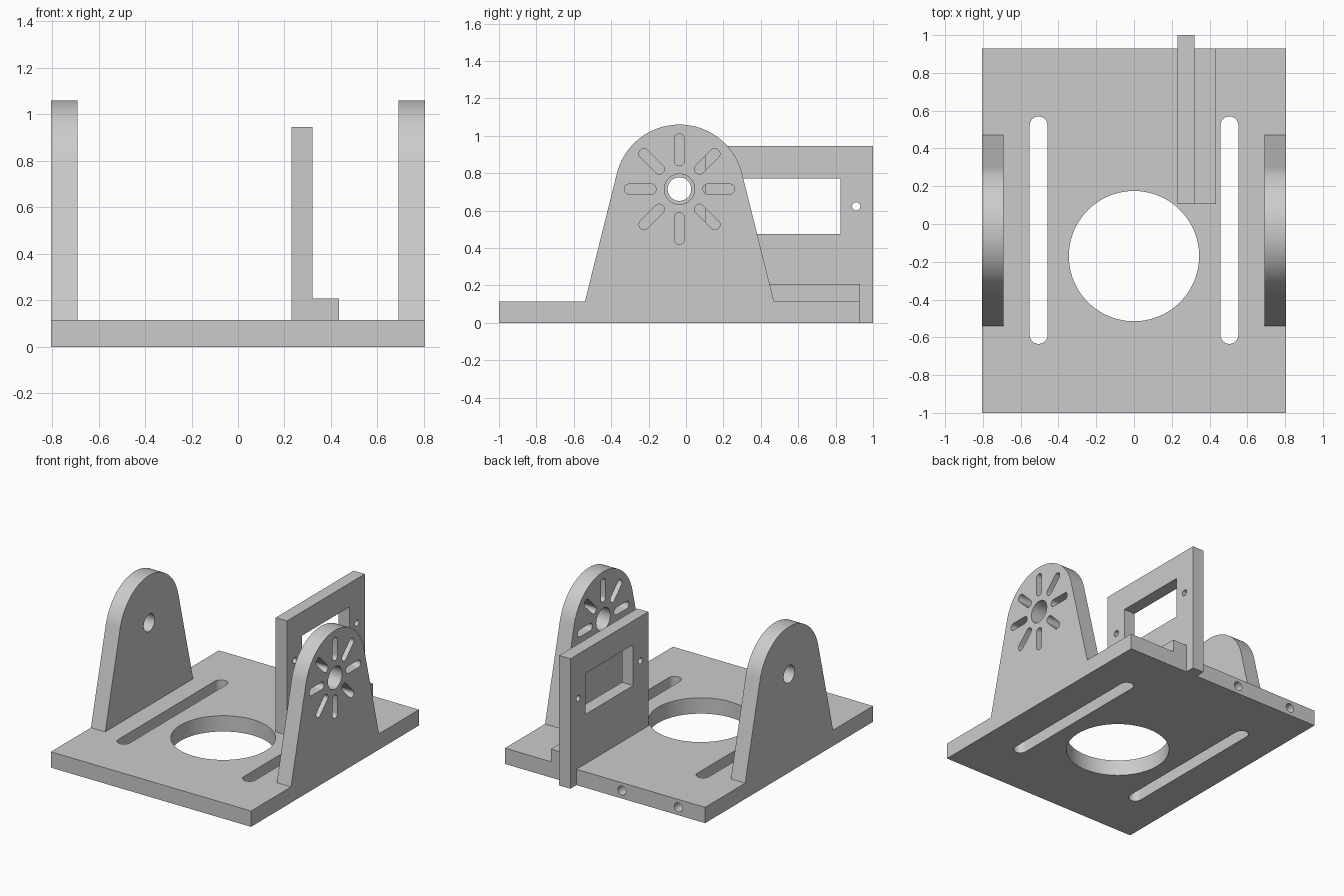
import bpy, bmesh
from math import sin, cos, pi, radians

if "Cube" in bpy.data.objects:
    bpy.data.objects.remove(bpy.data.objects["Cube"], do_unlink=True)

grey = bpy.data.materials.new("plain grey")
grey.use_nodes = True
grey.diffuse_color = (0.6, 0.6, 0.6, 1)
grey.node_tree.nodes["Principled BSDF"].inputs["Base Color"].default_value = (0.6, 0.6, 0.6, 1)

PLACE = {"x": lambda u, v, w: (w, u, v),
         "y": lambda u, v, w: (u, w, v),
         "z": lambda u, v, w: (u, v, w)}


def arc(cu, cv, r, start, end, n):
    """Points on an arc, angles in radians."""
    return [(cu + r * cos(start + (end - start) * i / n),
             cv + r * sin(start + (end - start) * i / n)) for i in range(n + 1)]


def circle(cu, cv, r, n=48):
    return arc(cu, cv, r, 0, 2 * pi, n)[:-1]


def rect(u0, v0, u1, v1):
    return [(u0, v0), (u1, v0), (u1, v1), (u0, v1)]


def slot(cu, cv, near, far, r, angle):
    """Round-ended slot lying along a ray from the centre (cu, cv)."""
    ends = [(cu + d * cos(angle), cv + d * sin(angle)) for d in (far - r, near + r)]
    return (arc(*ends[0], r, angle - pi / 2, angle + pi / 2, 12)
            + arc(*ends[1], r, angle + pi / 2, angle + 3 * pi / 2, 12))


def prism(name, outline, axis, lo, hi):
    """Extrude an outline along an axis from lo to hi."""
    bm = bmesh.new()
    rings = [[bm.verts.new(PLACE[axis](u, v, w)) for u, v in outline] for w in (lo, hi)]
    for ring in rings:
        bm.faces.new(ring)
    n = len(outline)
    for i in range(n):
        j = (i + 1) % n
        bm.faces.new((rings[0][i], rings[0][j], rings[1][j], rings[1][i]))
    bmesh.ops.recalc_face_normals(bm, faces=bm.faces)
    mesh = bpy.data.meshes.new(name)
    bm.to_mesh(mesh)
    bm.free()
    mesh.materials.append(grey)
    obj = bpy.data.objects.new(name, mesh)
    bpy.context.collection.objects.link(obj)
    return obj


def cut(obj, cutters):
    """Subtract the cutters, bake the result and remove them."""
    for c in cutters:
        mod = obj.modifiers.new("cut", "BOOLEAN")
        mod.operation, mod.solver, mod.object = "DIFFERENCE", "EXACT", c
        c.hide_render = True
    graph = bpy.context.evaluated_depsgraph_get()
    mesh = bpy.data.meshes.new_from_object(obj.evaluated_get(graph))
    obj.modifiers.clear()
    obj.data = mesh
    for c in cutters:
        bpy.data.objects.remove(c, do_unlink=True)


def smooth(obj):
    bpy.ops.object.select_all(action="DESELECT")
    obj.select_set(True)
    bpy.context.view_layer.objects.active = obj
    bpy.ops.object.shade_smooth_by_angle(angle=radians(25))


W, T = 0.805, 0.115          # half width of the base, plate thickness

# Base plate with round opening, two long slots and holes in the back edge
base = prism("base_plate", rect(-W, -1, W, 0.93), "z", 0, T)
cutters = [prism("opening_cutter", circle(0, -0.17, 0.345, 72), "z", -0.1, 0.3)]
for x in (-0.505, 0.505):
    cutters.append(prism("slot_cutter", slot(x, -0.635, 0, 1.205, 0.047, pi / 2), "z", -0.1, 0.3))
for x in (-0.59, -0.135):
    cutters.append(prism("edge_hole_cutter", circle(x, T / 2, 0.033, 32), "y", 0.68, 1.1))
cut(base, cutters)
smooth(base)

# Two round-topped side supports
CY, CZ = -0.035, 0.715       # pivot centre
profile = ([(CY - 0.505, T), (CY + 0.505, T)]
           + arc(CY, CZ, 0.345, radians(14), radians(166), 48))

right_support = prism("plain_support", profile, "x", -W, -W + T)
cut(right_support, [prism("pivot_cutter", circle(CY, CZ, 0.063), "x", -1, -0.5)])
smooth(right_support)

left_support = prism("vented_support", profile, "x", W - T, W)
cutters = [prism("pivot_cutter", circle(CY, CZ, 0.081), "x", 0.5, 1)]
for i in range(8):
    cutters.append(prism("vent_cutter", slot(CY, CZ, 0.125, 0.295, 0.027, i * pi / 4), "x", 0.5, 1))
cut(left_support, cutters)
smooth(left_support)

# Upright panel hooked over the back edge, with window and screw holes
panel = prism("upright_panel", [(0.105, T), (0.93, T), (0.93, 0), (1, 0), (1, 0.945), (0.105, 0.945)],
              "x", 0.23, 0.32)
cutters = [prism("window_cutter", rect(0.28, 0.475, 0.825, 0.772), "x", 0, 0.6)]
for y in (0.195, 0.91):
    cutters.append(prism("screw_cutter", circle(y, 0.623, 0.022, 32), "x", 0, 0.6))
cut(panel, cutters)
smooth(panel)

# Foot strip beside the panel
prism("panel_foot", rect(0.105, T, 0.93, 0.207), "x", 0.32, 0.435)
